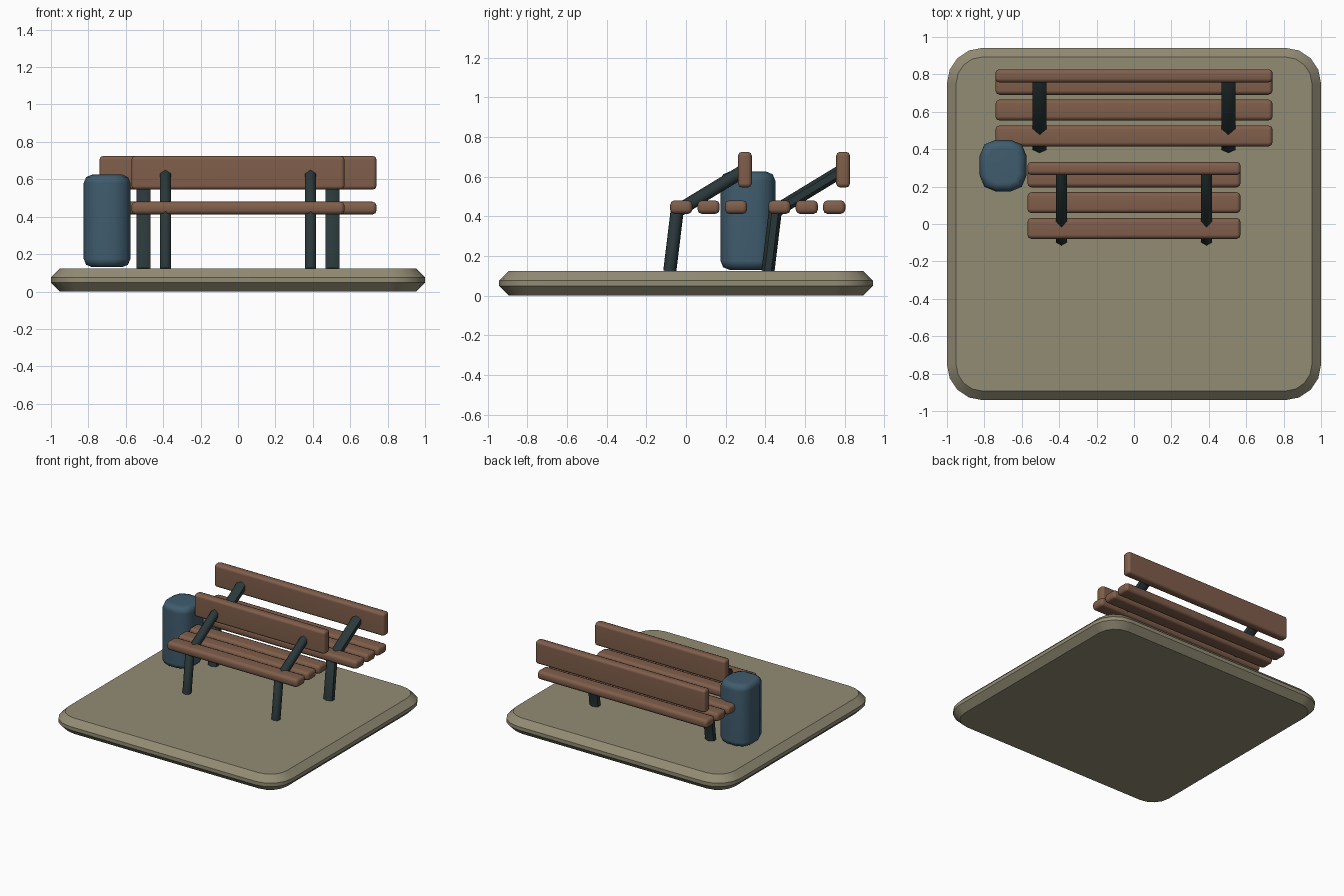
import bpy
import bmesh
import math
from mathutils import Vector

if "Cube" in bpy.data.objects:
    bpy.data.objects.remove(bpy.data.objects["Cube"], do_unlink=True)


def make_material(name, rgb):
    mat = bpy.data.materials.new(name)
    mat.use_nodes = True
    color = (*rgb, 1.0)
    mat.diffuse_color = color
    mat.node_tree.nodes["Principled BSDF"].inputs["Base Color"].default_value = color
    return mat


STONE = make_material("khaki stone", (0.29, 0.262, 0.175))
WOOD = make_material("brown wood", (0.215, 0.112, 0.07))
METAL = make_material("dark metal", (0.023, 0.039, 0.041))
BLUE = make_material("slate blue", (0.051, 0.107, 0.155))


def finish(name, bm, mat, angle):
    bmesh.ops.recalc_face_normals(bm, faces=bm.faces)
    mesh = bpy.data.meshes.new(name)
    bm.to_mesh(mesh)
    bm.free()
    mesh.materials.append(mat)
    obj = bpy.data.objects.new(name, mesh)
    bpy.context.collection.objects.link(obj)
    bpy.ops.object.select_all(action="DESELECT")
    obj.select_set(True)
    bpy.context.view_layer.objects.active = obj
    bpy.ops.object.shade_smooth_by_angle(angle=math.radians(angle))
    return obj


def rounded_box(name, low, high, mat, edge, segments, corner=0.0, corner_segments=4, angle=50):
    """Box between two corners, with rounded upright edges and then rounded rims."""
    low, high = Vector(low), Vector(high)
    size, middle = high - low, (low + high) / 2
    bm = bmesh.new()
    bmesh.ops.create_cube(bm, size=1)
    for v in bm.verts:
        v.co = Vector(a * b for a, b in zip(v.co, size)) + middle
    edges = bm.edges[:]
    if corner:
        upright = [e for e in bm.edges if abs(e.verts[0].co.z - e.verts[1].co.z) > 0.01]
        bmesh.ops.bevel(bm, geom=upright, offset=corner, segments=corner_segments,
                        profile=0.5, affect="EDGES")
        edges = [e for e in bm.edges if abs(e.verts[0].co.z - e.verts[1].co.z) < 0.001
                 and any(abs(f.normal.z) < 0.5 for f in e.link_faces)]
    bmesh.ops.bevel(bm, geom=edges, offset=edge, segments=segments,
                    profile=0.5, affect="EDGES")
    obj = finish(name, bm, mat, angle)
    # Keep the large faces flat while the rims stay smooth
    weighted = obj.modifiers.new("flat faces", "WEIGHTED_NORMAL")
    weighted.keep_sharp = True
    return obj


def bent_post(name, x, path, radius, widen):
    """Six-sided bar following a path of (y, z) points."""
    bm = bmesh.new()
    points = [Vector((x, y, z)) for y, z in path]
    across = Vector((1, 0, 0))
    rings = []
    for i, p in enumerate(points):
        before = (p - points[i - 1]).normalized() if i else None
        after = (points[i + 1] - p).normalized() if i < len(points) - 1 else None
        tangent = ((before or after) + (after or before)).normalized()
        stretch = 1 / tangent.dot(after or before)
        side = tangent.cross(across)
        ring = []
        for k in range(6):
            a = math.tau * k / 6
            ring.append(bm.verts.new(p + across * radius * widen * math.sin(a)
                                     + side * radius * stretch * math.cos(a)))
        rings.append(ring)
    for lower, upper in zip(rings, rings[1:]):
        for k in range(6):
            n = (k + 1) % 6
            bm.faces.new((lower[k], lower[n], upper[n], upper[k]))
    bm.faces.new(rings[0])
    bm.faces.new(rings[-1])
    return finish(name, bm, METAL, 65)


def bench(name, y, widen):
    half = 0.57 * widen
    # Seat slats
    for i in range(3):
        start = y - 0.08 + 0.138 * i
        rounded_box(f"{name}_seat_slat_{i + 1}", (-half, start, 0.412),
                    (half, start + 0.112, 0.48), WOOD, 0.022, 2)
    # Backrest board
    rounded_box(f"{name}_backrest", (-half, y + 0.262, 0.545),
                (half, y + 0.332, 0.725), WOOD, 0.02, 2)
    # Legs that bend back into backrest supports
    path = [(y - 0.082, 0.122), (y - 0.045, 0.425), (y + 0.292, 0.63)]
    for side, sign in (("left", 1), ("right", -1)):
        bent_post(f"{name}_{side}_leg", sign * 0.388 * widen, path, 0.033, widen)


# Ground slab
rounded_box("ground_slab", (-1, -0.942, 0), (1, 0.942, 0.124), STONE,
            0.048, 1, corner=0.19, angle=30)

# Two benches, the rear one longer
bench("front_bench", 0.0, 1.0)
bench("rear_bench", 0.495, 1.3)

# Litter bin
rounded_box("litter_bin", (-0.825, 0.174, 0.13), (-0.575, 0.45, 0.625), BLUE,
            0.045, 2, corner=0.085, corner_segments=2)
